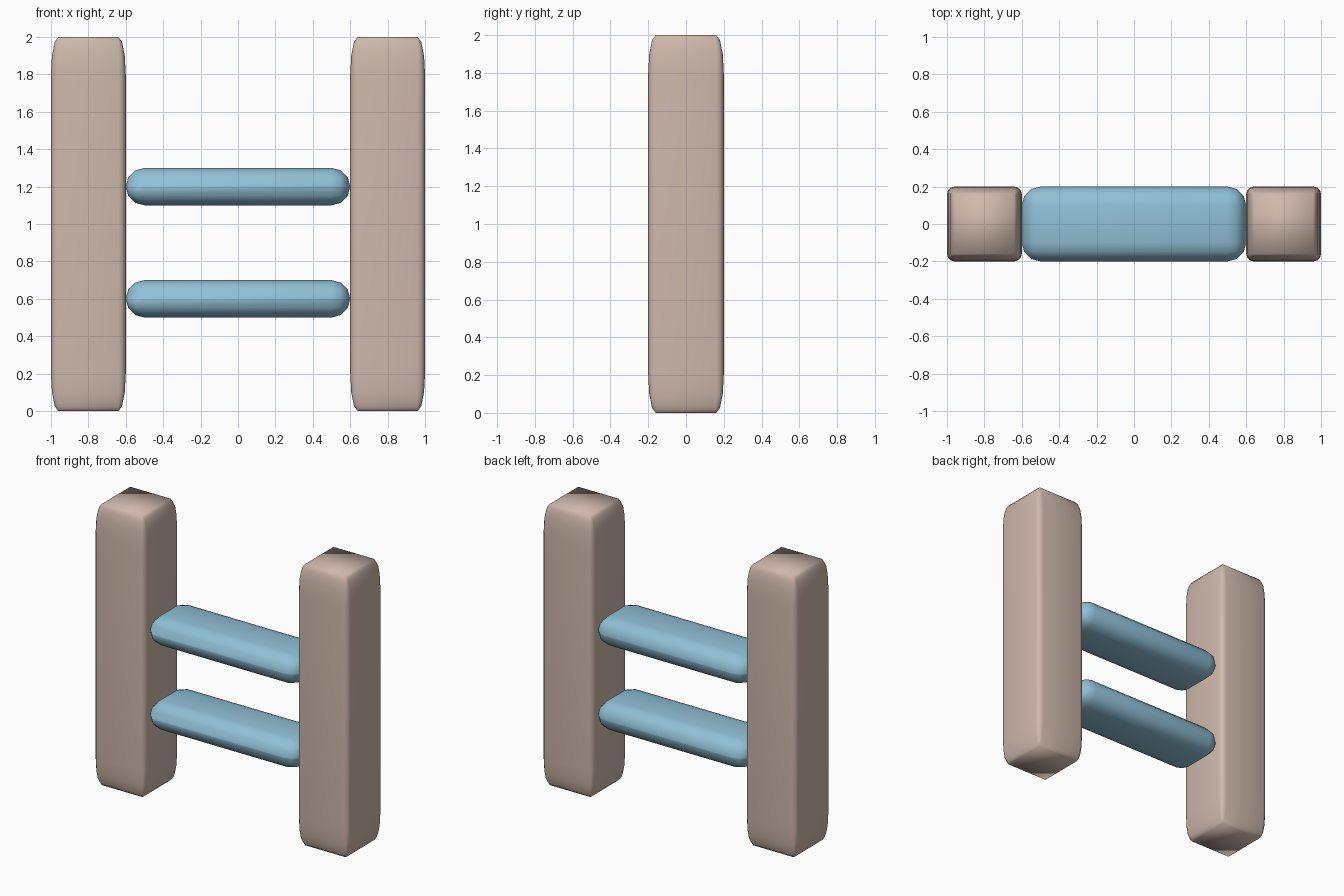
import bpy

if "Cube" in bpy.data.objects:
    bpy.data.objects.remove(bpy.data.objects["Cube"])


def material(name, rgb):
    m = bpy.data.materials.new(name)
    m.diffuse_color = (*rgb, 1)
    m.use_nodes = True
    m.node_tree.nodes["Principled BSDF"].inputs["Base Color"].default_value = m.diffuse_color
    return m


def rounded_block(name, size, loc, bevel, mat, apply_scale):
    bpy.ops.mesh.primitive_cube_add(size=2, location=loc)
    ob = bpy.context.object
    ob.name = name
    ob.scale = [s / 2 for s in size]
    if apply_scale:
        bpy.ops.object.transform_apply(location=False, rotation=False, scale=True)
    mod = ob.modifiers.new("round", "BEVEL")
    mod.width = bevel
    mod.segments = 3
    mod.limit_method = 'NONE'
    ob.data.materials.append(mat)
    bpy.ops.object.shade_smooth()
    return ob


wood = material("pale wood", (0.62, 0.48, 0.41))
blue = material("soft blue", (0.28, 0.53, 0.68))

# Upright posts: rounding is stretched along the height
for side, x in (("left", -0.8), ("right", 0.8)):
    rounded_block(side + "_post", (0.4, 0.4, 2), (x, 0, 1), 0.2, wood, False)

# Rungs: evenly rounded flat bars
for label, z in (("lower", 0.6), ("upper", 1.2)):
    rounded_block(label + "_rung", (1.2, 0.4, 0.2), (0, 0, z), 0.1, blue, True)
